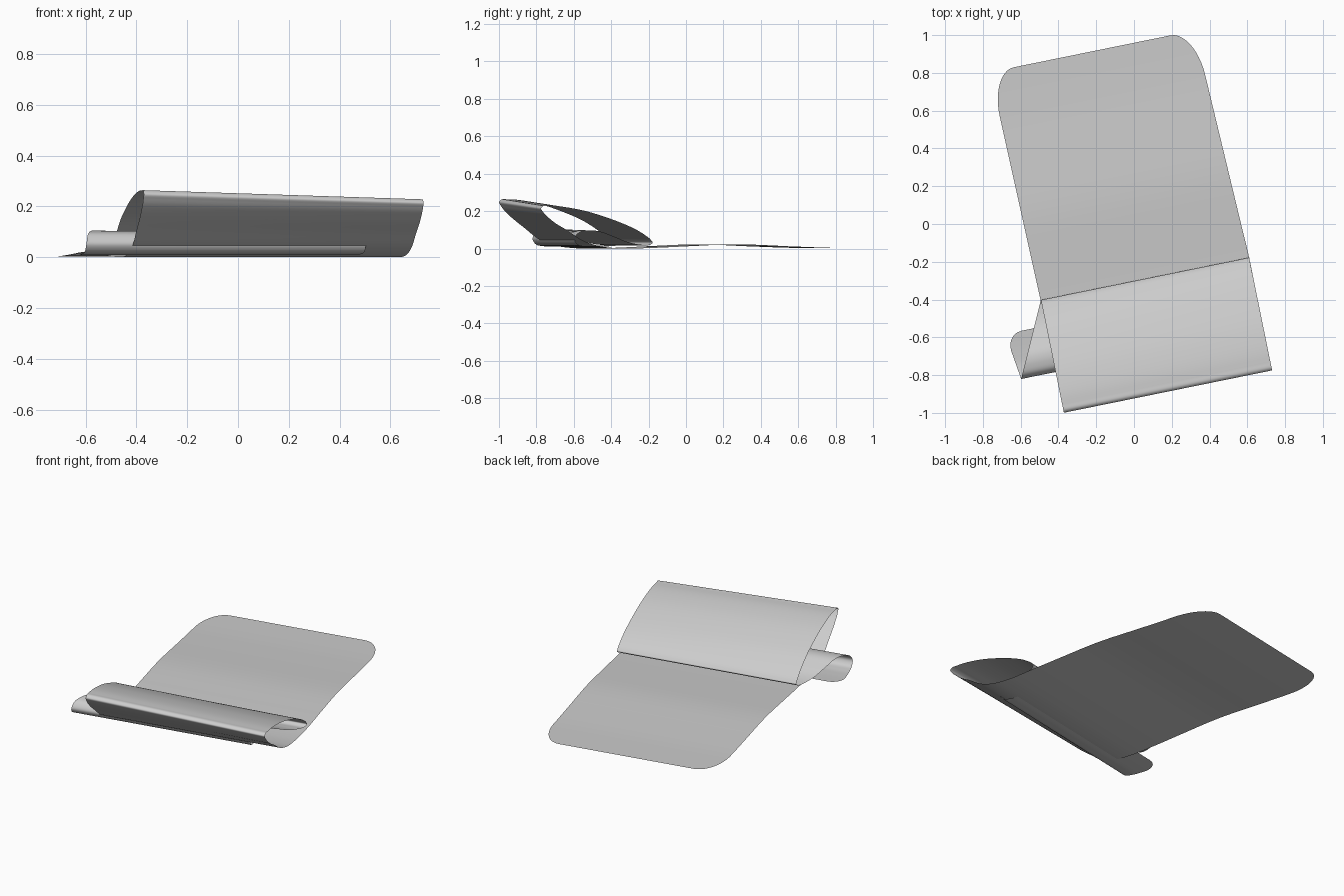
import bpy, math
from mathutils import Vector

if "Cube" in bpy.data.objects:
    bpy.data.objects.remove(bpy.data.objects["Cube"])

ANGLE = math.radians(11.5)      # mat is turned on the floor
C, S = math.cos(ANGLE), math.sin(ANGLE)

# Centre line of the sheet: (distance forward, height), back end to rolled end
FLAT = [(-.94, .003), (-.925, .003), (-.89, .003), (-.82, .003), (-.68, .004),
        (-.5, .01), (-.15, .022), (.1, .012), (.3, .003)]
LOOP = [(.48, .001), (.6, .016), (.685, .047), (.76, .1), (.85, .165), (.895, .212),
        (.905, .232), (.895, .243), (.86, .245), (.7, .225), (.55, .18), (.42, .125),
        (.34, .075), (.305, .045), (.296, .03), (.308, .02), (.35, .02)]
INNER = [(.42, .035), (.5, .07), (.57, .097), (.62, .098), (.665, .084), (.685, .052),
         (.67, .025), (.62, .012), (.55, .01), (.49, .012), (.455, .014), (.435, .015)]


def side_edges(i, s):
    """Left and right border of the sheet for a profile point."""
    if i < len(FLAT):
        k = (s + .94) / 1.24
        return -.587 + .022 * k, .518 + .044 * k
    if i < len(FLAT) + len(LOOP) - 3:
        return -.563, .562
    fold = len(FLAT) + len(LOOP) + 5          # inner roll slides out sideways
    shift = .186 * (s - .296) / .389 if i <= fold else .186 + .035 * (.685 - s) / .25
    return -.563 - shift, .562 - shift


pts = []
for i, (s, z) in enumerate(FLAT + LOOP + INNER):
    pts.append(Vector((s, z, *side_edges(i, s))))

# Smooth spline through the profile
chord = [(b.xy - a.xy).length for a, b in zip(pts, pts[1:])]
tan = [(pts[1] - pts[0]) / chord[0]]
for i in range(1, len(pts) - 1):
    a, b = chord[i - 1], chord[i]
    tan.append(((pts[i] - pts[i - 1]) / a * b + (pts[i + 1] - pts[i]) / b * a) / (a + b))
tan.append((pts[-1] - pts[-2]) / chord[-1])

rows, STEPS = [], 6
for i, h in enumerate(chord):
    for k in range(STEPS):
        t = k / STEPS
        rows.append(pts[i] * (2*t**3 - 3*t**2 + 1) + tan[i] * h * (t**3 - 2*t**2 + t)
                    + pts[i + 1] * (3*t**2 - 2*t**3) + tan[i + 1] * h * (t**3 - t**2))
rows.append(pts[-1])
length = [0]
for a, b in zip(rows, rows[1:]):
    length.append(length[-1] + (b.xy - a.xy).length)


def corner(d, rs, ru):
    """Inset of the border that rounds a corner."""
    return ru * (1 - math.sqrt(1 - max(0, 1 - d / rs) ** 2))


# Sheet grid
verts, N = [], 32
for r, d in zip(rows, length):
    s, z, left, right = r
    inset = corner(d, .24, .13) + corner(length[-1] - d, .1, .09)
    left, right = left + inset, right - inset
    for j in range(N + 1):
        u = left + (right - left) * j / N
        tilt = 1 - .13 * u * min(1, max(0, (z - .04) / .1))   # roll is higher on the left
        verts.append((C * u + S * s, S * u - C * s, max(0, z) * tilt))
W = N + 1
faces = [(i*W + j, i*W + j + 1, (i+1)*W + j + 1, (i+1)*W + j)
         for i in range(len(rows) - 1) for j in range(N)]
faces = [f[::-1] for f in faces]

mesh = bpy.data.meshes.new("rolled_mat")
mesh.from_pydata(verts, [], faces)
mesh.shade_smooth()
mat = bpy.data.objects.new("rolled_mat", mesh)
bpy.context.collection.objects.link(mat)
